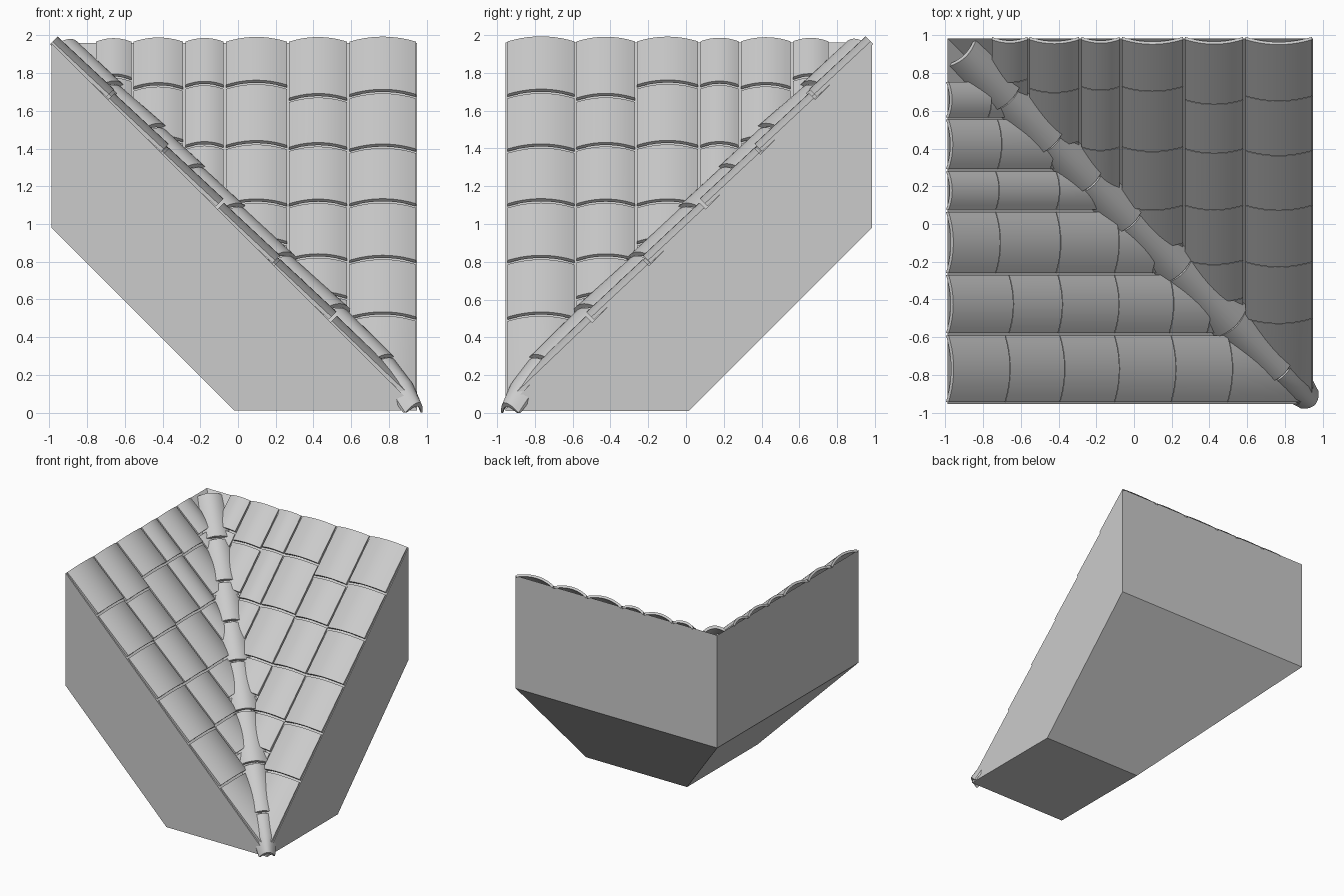
import bpy, bmesh, math
from mathutils import Vector

if "Cube" in bpy.data.objects:
    bpy.data.objects.remove(bpy.data.objects["Cube"])

R = math.sqrt(0.5)


def make_object(name, bm, smooth=True):
    bmesh.ops.recalc_face_normals(bm, faces=bm.faces)
    me = bpy.data.meshes.new(name)
    bm.to_mesh(me)
    bm.free()
    ob = bpy.data.objects.new(name, me)
    bpy.context.collection.objects.link(ob)
    if smooth:
        bpy.ops.object.select_all(action='DESELECT')
        ob.select_set(True)
        bpy.context.view_layer.objects.active = ob
        bpy.ops.object.shade_smooth_by_angle(angle=math.radians(35))
    return ob


def loft(bm, rings):
    """Closed cross-sections joined into a capped solid."""
    rs = [[bm.verts.new(p) for p in ring] for ring in rings]
    n = len(rs[0])
    for a, b in zip(rs, rs[1:]):
        for i in range(n):
            j = (i + 1) % n
            bm.faces.new((a[i], a[j], b[j], b[i]))
    # end caps as quads across the thin shell
    for r in (rs[0], rs[-1]):
        for i in range(n // 2 - 1):
            bm.faces.new((r[i], r[i + 1], r[n - 2 - i], r[n - 1 - i]))


def arch(half, edge, peak, thick, steps=10):
    """Shell profile: outer arc, then inner arc back."""
    outer = []
    for i in range(steps + 1):
        t = 2 * i / steps - 1
        outer.append((t * half, edge + (peak - edge) * (1 - t * t)))
    return outer + [(t, h - thick) for t, h in reversed(outer)]


# Solid body: valley on top, two sloped undersides, flat foot
X0, X1, Y0, Y1 = -0.99, 0.95, -0.955, 0.985
P = dict(a=(X0, Y1, 1.96), b=(X1, Y1, 1.96), c=(X1, Y0, 0.02), d=(X0, Y0, 1.96),
         e=(X0, Y1, 0.98), f=(X1, Y1, 0.98), g=(X0, Y0, 0.98),
         h=(X1, 0.015, 0.01), i=(-0.02, 0.015, 0.01), j=(-0.02, Y0, 0.01), k=(X1, Y0, 0.01))
bm = bmesh.new()
V = {key: bm.verts.new(p) for key, p in P.items()}
for face in ("acb", "adc", "abfe", "aegd", "bckhf", "dgjkc", "efhi", "eijg", "ihkj"):
    bm.faces.new([V[s] for s in face])
make_object("roof_body", bm, smooth=False)

# Tile columns: x range and the seams running down the slope
COLUMNS = [
    (-0.76, -0.56, [0.78]),
    (-0.56, -0.285, [0.73, 0.45]),
    (-0.285, -0.07, [0.74, 0.42, 0.14]),
    (-0.07, 0.265, [0.74, 0.42, 0.11, -0.09]),
    (0.265, 0.585, [0.67, 0.41, 0.11, -0.18, -0.38]),
    (0.585, 0.95, [0.69, 0.40, 0.11, -0.19, -0.49]),
]
GAP = 0.006


def tile_slope(name, mirrored):
    bm = bmesh.new()
    for x0, x1, seams in COLUMNS:
        w = x1 - x0
        mid, half = (x0 + x1) / 2, w / 2 - GAP
        stops = [Y1] + seams + [max(-x1 - 0.2, -0.95) if x1 < 0.9 else -0.93]
        for n, (top, low) in enumerate(zip(stops, stops[1:])):
            prof = arch(half, 0.01, 0.022 + 0.07 * w, 0.02)
            rings = []
            for y, lift in ((top - GAP * (n > 0), 0.0), (low + GAP, 0.014)):
                rings.append([(mid + t, y - (h + lift) * R, 0.975 + y + (h + lift) * R)
                              for t, h in prof])
            loft(bm, rings)
    # trim along the valley, under the ridge of caps
    bmesh.ops.bisect_plane(bm, geom=bm.verts[:] + bm.edges[:] + bm.faces[:],
                           plane_co=(0, -0.03, 0), plane_no=(1, 1, 0), clear_inner=True)
    if mirrored:
        for v in bm.verts:
            v.co = Vector((-v.co.y - 0.005, -v.co.x, v.co.z))
    make_object(name, bm)


tile_slope("tiles_front_slope", False)
tile_slope("tiles_right_slope", True)

# Rounded cap tiles lying along the valley: (position, half width, peak height)
D = Vector((1, -1, -1))
S = Vector((R, R, 0))
N = Vector((1, -1, 2)).normalized()
CAPS = [
    ((-0.93, 0.12, 0.10), (-0.70, 0.13, 0.11)),
    ((-0.69, 0.115, 0.095), (-0.47, 0.135, 0.115)),
    ((-0.46, 0.12, 0.10), (-0.26, 0.13, 0.11)),
    ((-0.25, 0.12, 0.10), (-0.05, 0.13, 0.112)),
    ((-0.04, 0.12, 0.10), (0.21, 0.13, 0.113)),
    ((0.22, 0.12, 0.10), (0.49, 0.135, 0.12)),
    ((0.50, 0.12, 0.105), (0.75, 0.115, 0.11)),
    ((0.76, 0.11, 0.10), (0.87, 0.09, 0.08), (0.945, 0.065, 0.035)),
]
bm = bmesh.new()
for cap in CAPS:
    rings = []
    for a, half, peak in cap:
        base = Vector((0, 0.0, 0.97)) + a * D
        rings.append([base + t * S + h * N
                      for t, h in arch(half, peak - 0.065, peak, 0.025)])
    loft(bm, rings)
for v in bm.verts:
    v.co.z = max(v.co.z, 0.0)
    v.co.x = max(v.co.x, X0)
    v.co.y = min(v.co.y, Y1)
make_object("valley_caps", bm)
